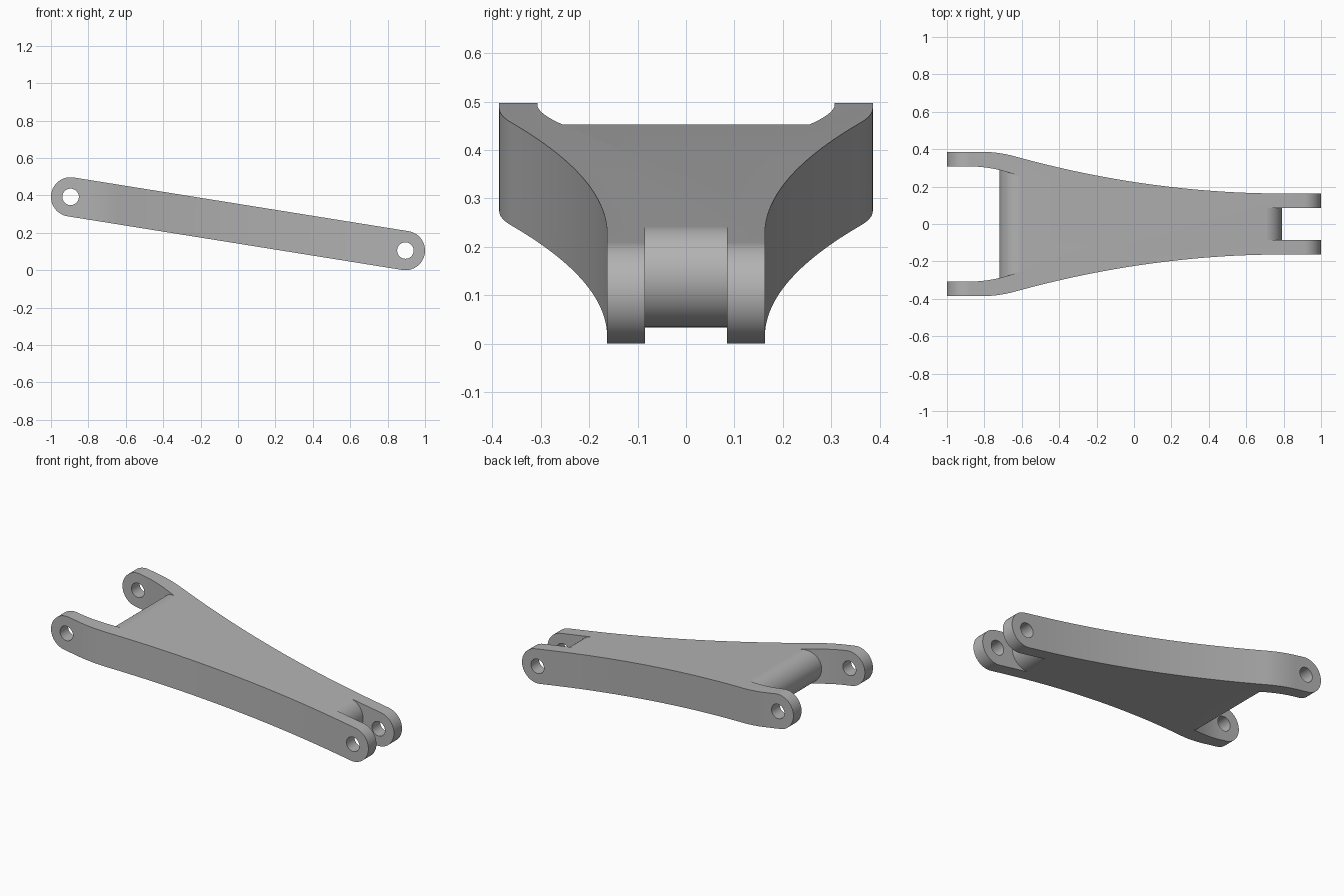
import bpy, bmesh, math
from mathutils import Vector

default = bpy.data.objects.get("Cube")
if default:
    bpy.data.objects.remove(default, do_unlink=True)

R = 0.105                       # half thickness of the link
HOLE_R = 0.044
PIN_A = Vector((-0.895, 0.392))   # wide fork pin, in x and z
PIN_B = Vector((0.895, 0.105))    # narrow fork pin


def on_axis(x):
    """Point on the line between the pins."""
    return PIN_A.lerp(PIN_B, (x - PIN_A.x) / (PIN_B.x - PIN_A.x))


def capsule(a, b, r, n=32):
    """Round-ended bar outline from a to b."""
    start = math.atan2(b.y - a.y, b.x - a.x) - math.pi / 2
    pts = []
    for k, c in enumerate((b, a)):
        for i in range(n + 1):
            t = start + math.pi * (k + i / n)
            pts.append((c.x + r * math.cos(t), c.y + r * math.sin(t)))
    return pts


def circle(c, r, n=48):
    return [(c.x + r * math.cos(math.tau * i / n),
             c.y + r * math.sin(math.tau * i / n)) for i in range(n)]


def mirrored(half):
    """Close a plan outline by mirroring its +y half."""
    return half + [(x, -y) for x, y in reversed(half)]


def prism(name, pts, place, depth):
    """Extrude a flat outline along the vector depth."""
    bm = bmesh.new()
    face = bm.faces.new([bm.verts.new(place(*p)) for p in pts])
    ext = bmesh.ops.extrude_face_region(bm, geom=[face])
    moved = [v for v in ext["geom"] if isinstance(v, bmesh.types.BMVert)]
    bmesh.ops.translate(bm, verts=moved, vec=depth)
    bmesh.ops.recalc_face_normals(bm, faces=bm.faces[:])
    mesh = bpy.data.meshes.new(name)
    bm.to_mesh(mesh)
    bm.free()
    obj = bpy.data.objects.new(name, mesh)
    bpy.context.collection.objects.link(obj)
    return obj


def side_prism(name, pts):
    return prism(name, pts, lambda x, z: (x, -0.6, z), (0, 1.2, 0))


def plan_prism(name, pts):
    return prism(name, pts, lambda x, y: (x, y, -0.3), (0, 0, 1.2))


def boolean(obj, tool, operation):
    mod = obj.modifiers.new(operation.title(), "BOOLEAN")
    mod.operation = operation
    mod.solver = "EXACT"
    mod.object = tool
    bpy.context.view_layer.objects.active = obj
    bpy.ops.object.modifier_apply(modifier=mod.name)
    bpy.data.objects.remove(tool, do_unlink=True)


# Plan outline: straight wide fork, blended bend, long concave flare, narrow fork
def flare(x):
    return 0.163 + (0.8 - x) ** 2 / 10.4


p0, p1, p2 = Vector((-0.82, 0.386)), Vector((-0.723, 0.386)), Vector((-0.63, flare(-0.63)))
outline = [(-1.1, 0.386)]
for i in range(11):
    t = i / 10
    outline.append(tuple(p0 * (1 - t) ** 2 + p1 * 2 * t * (1 - t) + p2 * t * t))
for i in range(1, 33):
    x = -0.63 + 1.43 * i / 32
    outline.append((x, flare(x)))
outline.append((1.1, 0.163))

# Link body: side capsule trimmed to the plan outline
link = side_prism("link_arm", capsule(PIN_A, PIN_B, R))
boolean(link, plan_prism("plan_trim", mirrored(outline)), "INTERSECT")

# Fork slots, each stopping at the rounded end of the central web
wide_slot = [(-1.2, 0.307), (-0.86, 0.307)]
for i in range(1, 13):
    t = i / 12
    wide_slot.append((-0.86 + 0.263 * t, 0.307 - 0.057 * t ** 1.8))
narrow_slot = [(0.667, 0.085), (1.2, 0.085)]
for name, half in (("wide_slot", wide_slot), ("narrow_slot", narrow_slot)):
    slot = plan_prism(name, mirrored(half))
    web = side_prism("web_keep", capsule(on_axis(-0.614), on_axis(0.685), R + 0.0004))
    boolean(slot, web, "DIFFERENCE")
    boolean(link, slot, "DIFFERENCE")

# Pin holes through both forks
for pin in (PIN_A, PIN_B):
    boolean(link, side_prism("pin_hole", circle(pin, HOLE_R)), "DIFFERENCE")

# Plain grey metal
grey = bpy.data.materials.new("grey_metal")
grey.use_nodes = True
color = (0.45, 0.45, 0.45, 1)
grey.diffuse_color = color
grey.node_tree.nodes["Principled BSDF"].inputs["Base Color"].default_value = color
link.data.materials.clear()
link.data.materials.append(grey)
for poly in link.data.polygons:
    poly.material_index = 0

# Smooth curved surfaces, sharp rims
bpy.ops.object.select_all(action="DESELECT")
link.select_set(True)
bpy.context.view_layer.objects.active = link
bpy.ops.object.shade_smooth_by_angle(angle=math.radians(25))
